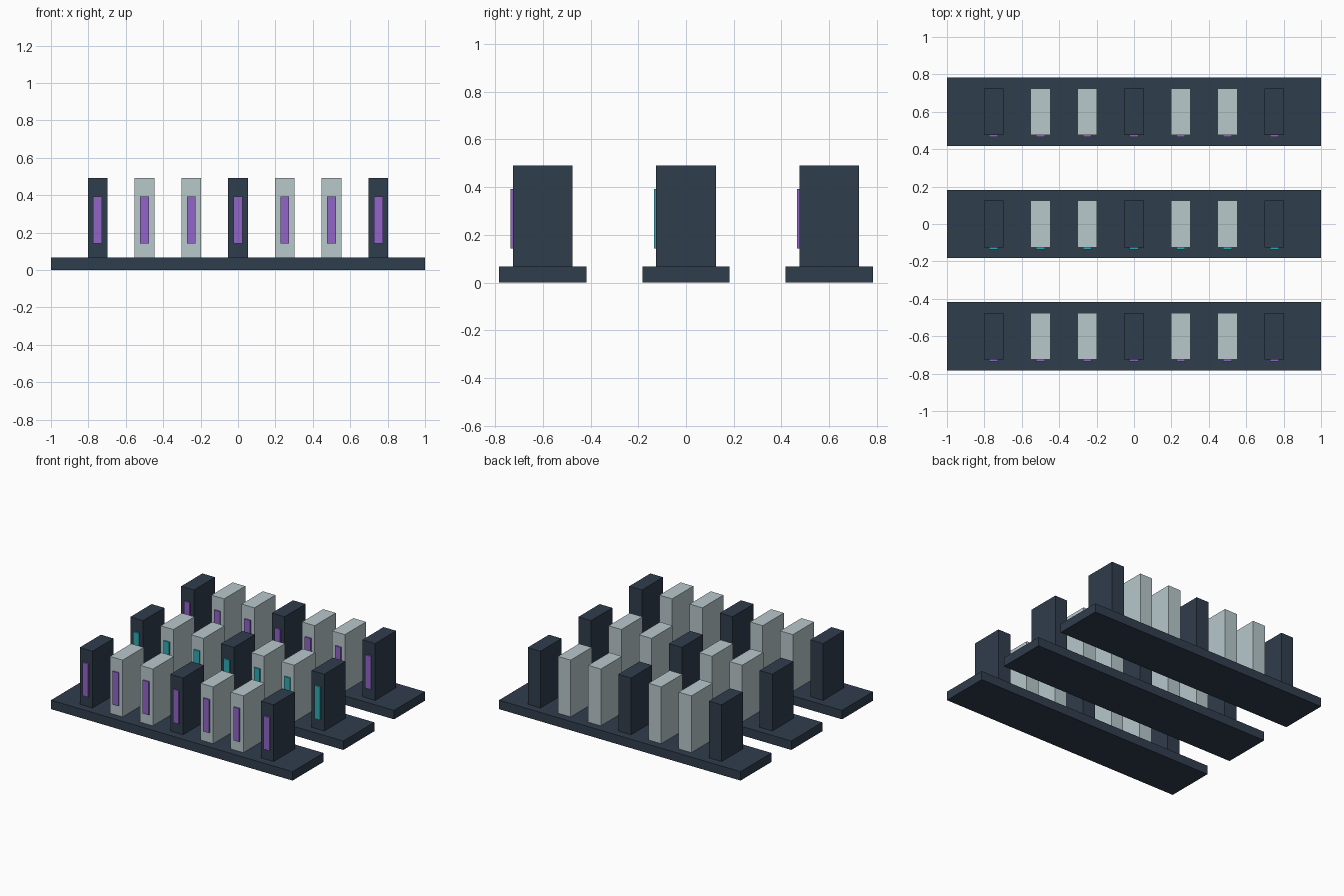
import bpy

if "Cube" in bpy.data.objects:
    bpy.data.objects.remove(bpy.data.objects["Cube"])


def material(name, color):
    mat = bpy.data.materials.new(name)
    mat.diffuse_color = (*color, 1)
    mat.use_nodes = True
    mat.node_tree.nodes["Principled BSDF"].inputs["Base Color"].default_value = mat.diffuse_color
    return mat


dark = material("dark_slate", (0.03, 0.047, 0.075))
pale = material("pale_grey", (0.48, 0.58, 0.60))
purple = material("purple", (0.29, 0.13, 0.58))
teal = material("teal", (0.03, 0.40, 0.45))


def box(name, lo, hi, mat):
    center = [(a + b) / 2 for a, b in zip(lo, hi)]
    bpy.ops.mesh.primitive_cube_add(size=1, location=center)
    ob = bpy.context.object
    ob.name = name
    ob.scale = [b - a for a, b in zip(lo, hi)]
    bpy.ops.object.transform_apply(location=False, rotation=False, scale=True)
    ob.data.materials.append(mat)


BASE_TOP, TOP = 0.067, 0.492

for row, y in enumerate((-0.6, 0, 0.6)):
    # Long floor slab under each row
    box(f"row_base_{row}", (-1, y - 0.183, 0), (1, y + 0.183, BASE_TOP), dark)
    for i in range(7):
        x = (i - 3) * 0.25
        # Upright block, every third one dark
        box(f"block_{row}_{i}", (x - 0.0525, y - 0.125, BASE_TOP),
            (x + 0.0525, y + 0.125, TOP), dark if i % 3 == 0 else pale)
        # Thin coloured panel on the front face
        box(f"front_panel_{row}_{i}", (x - 0.024, y - 0.135, 0.143),
            (x + 0.024, y - 0.125, 0.392), teal if row == 1 else purple)
